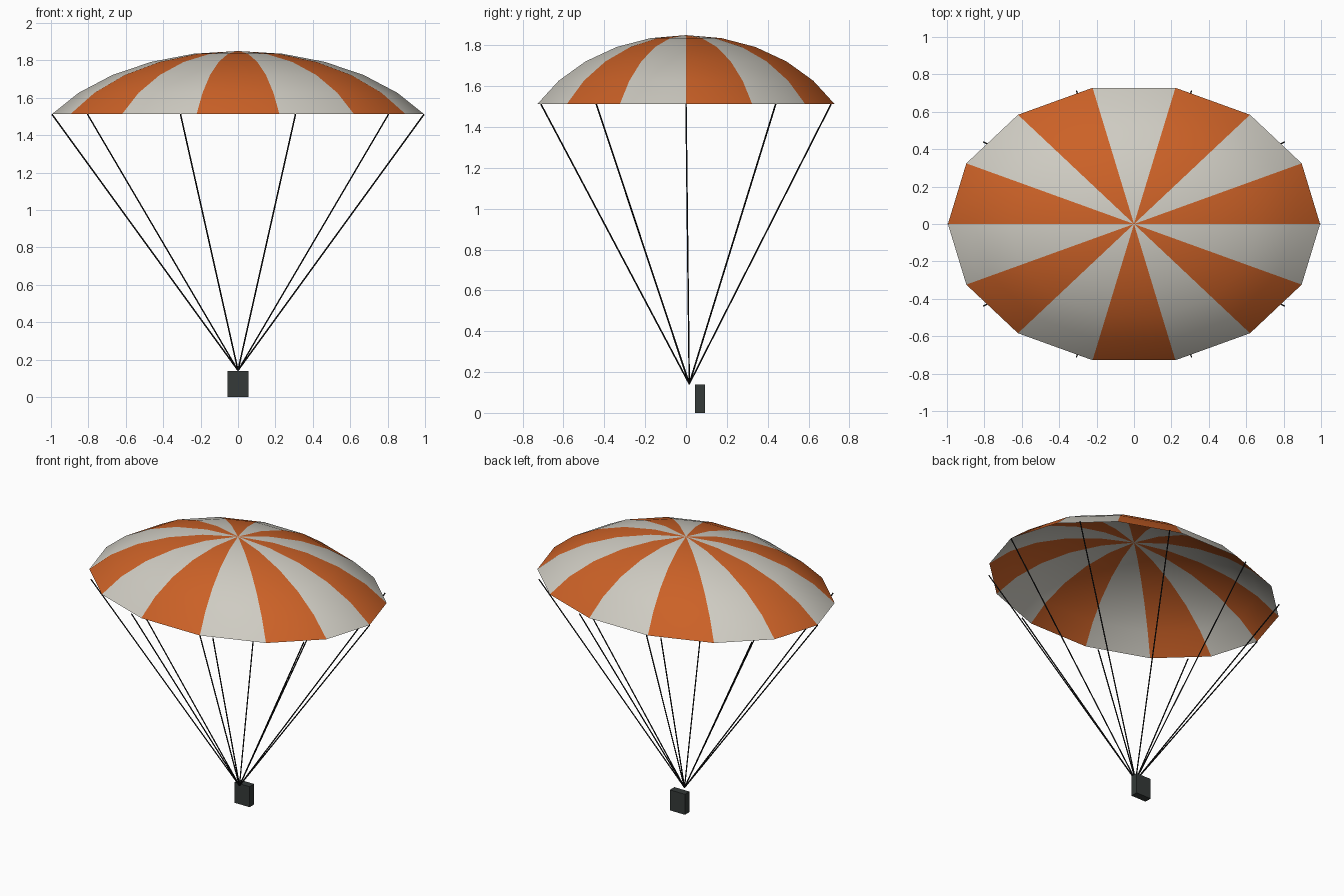
import bpy, bmesh
from math import sin, cos, pi, radians
from mathutils import Vector

if "Cube" in bpy.data.objects:
    bpy.data.objects.remove(bpy.data.objects["Cube"])

PANELS, RINGS, LINES = 14, 5, 10
RX, RY, RIM_Z, RISE = 0.995, 0.747, 1.512, 0.338
KNOT = Vector((0, 0.016, 0.142))


def material(name, rgb):
    m = bpy.data.materials.new(name)
    m.diffuse_color = (*rgb, 1)
    m.use_nodes = True
    m.node_tree.nodes["Principled BSDF"].inputs["Base Color"].default_value = m.diffuse_color
    return m


def make_object(name, bm, *mats):
    mesh = bpy.data.meshes.new(name)
    bm.to_mesh(mesh)
    bm.free()
    obj = bpy.data.objects.new(name, mesh)
    for m in mats:
        mesh.materials.append(m)
    bpy.context.collection.objects.link(obj)
    return obj


orange = material("orange_cloth", (0.60, 0.12, 0.02))
pale = material("pale_cloth", (0.62, 0.60, 0.54))
black = material("black_cord", (0.01, 0.01, 0.01))
dark = material("dark_pack", (0.035, 0.042, 0.040))

# Canopy: flattened spherical cap, open below, in alternating coloured panels
bm = bmesh.new()
cap = radians(59)
top = bm.verts.new((0, 0, RIM_Z + RISE))
rings = []
for i in range(1, RINGS + 1):
    t = cap * i / RINGS
    r = sin(t) / sin(cap)
    z = RIM_Z + RISE * (cos(t) - cos(cap)) / (1 - cos(cap))
    rings.append([bm.verts.new((RX * r * cos(2 * pi * k / PANELS),
                                RY * r * sin(2 * pi * k / PANELS), z))
                  for k in range(PANELS)])
for k in range(PANELS):
    n = (k + 1) % PANELS
    faces = [bm.faces.new((top, rings[0][k], rings[0][n]))]
    for inner, outer in zip(rings, rings[1:]):
        faces.append(bm.faces.new((inner[k], outer[k], outer[n], inner[n])))
    for f in faces:
        f.material_index = k % 2
        f.smooth = True
make_object("canopy", bm, orange, pale)

# Suspension lines: thin cords from the rim to a single knot
for k in range(LINES):
    a = 2 * pi * k / LINES
    end = Vector((RX * cos(a), RY * sin(a), RIM_Z))
    span = end - KNOT
    bm = bmesh.new()
    bmesh.ops.create_cone(bm, cap_ends=True, segments=6, radius1=0.004,
                          radius2=0.004, depth=span.length)
    obj = make_object(f"suspension_line_{k + 1}", bm, black)
    obj.location = (end + KNOT) / 2
    obj.rotation_mode = 'QUATERNION'
    obj.rotation_quaternion = span.to_track_quat('Z', 'Y')

# Pack: small flat box hanging just behind the knot
bm = bmesh.new()
bmesh.ops.create_cube(bm, size=1)
bmesh.ops.scale(bm, vec=(0.114, 0.049, 0.14), verts=bm.verts)
bmesh.ops.translate(bm, vec=(0, 0.068, 0.07), verts=bm.verts)
make_object("pack", bm, dark)
